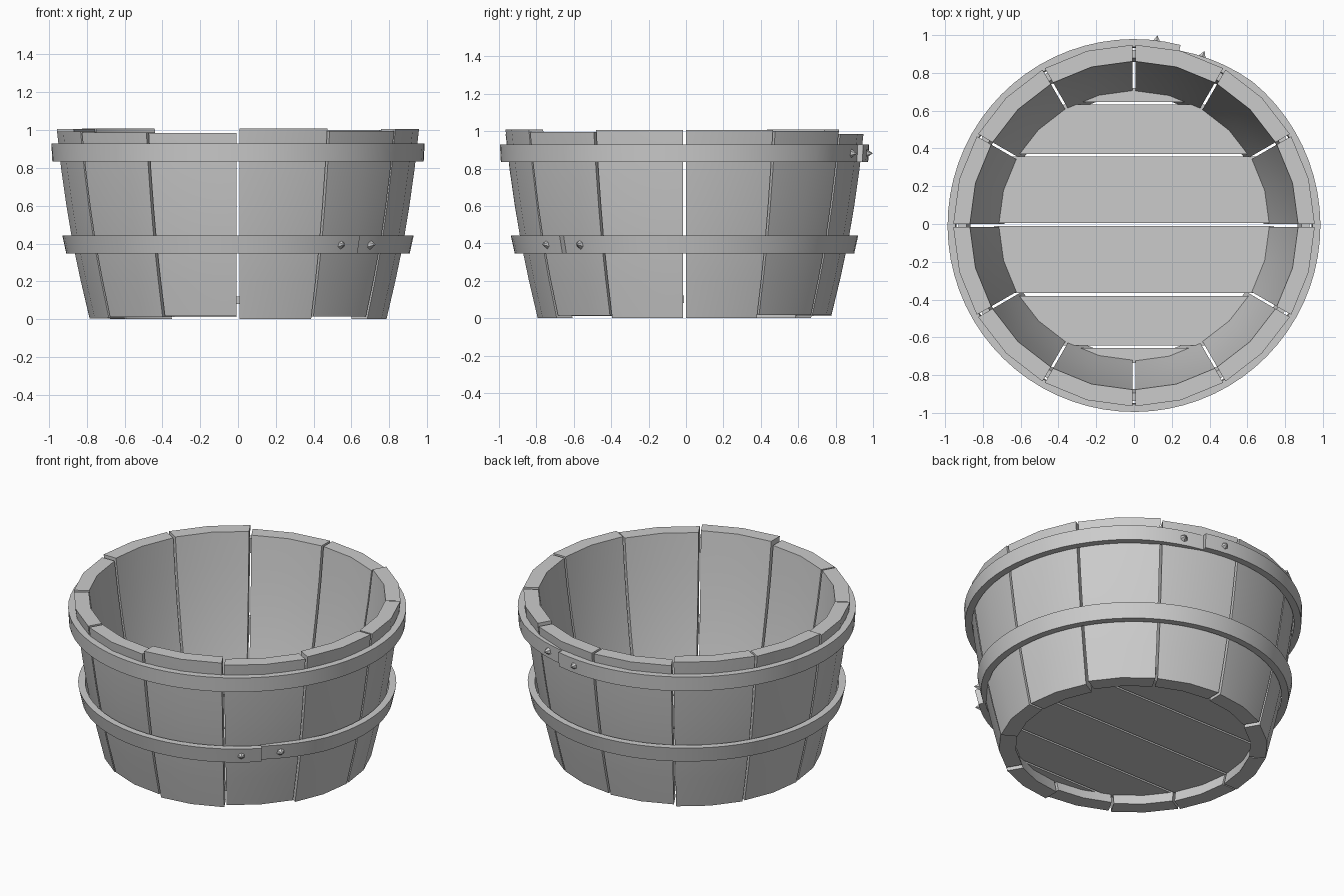
import bpy, bmesh, math
from mathutils import Vector

if "Cube" in bpy.data.objects:
    bpy.data.objects.remove(bpy.data.objects["Cube"])

CY = -0.008  # the tub axis sits slightly off centre because of the rivets


def polar(r, a, z):
    return (r * math.cos(a), CY + r * math.sin(a), z)


def loft(name, rings, smooth=True):
    """Solid through a row of matching closed loops, capped at both ends."""
    bm = bmesh.new()
    rows = [[bm.verts.new(p) for p in ring] for ring in rings]
    n = len(rows[0])
    for a, b in zip(rows, rows[1:]):
        for i in range(n):
            j = (i + 1) % n
            bm.faces.new((a[i], a[j], b[j], b[i]))
    bm.faces.new(rows[0])
    bm.faces.new(rows[-1])
    bmesh.ops.recalc_face_normals(bm, faces=bm.faces)
    me = bpy.data.meshes.new(name)
    bm.to_mesh(me)
    bm.free()
    ob = bpy.data.objects.new(name, me)
    bpy.context.collection.objects.link(ob)
    if smooth:
        bpy.ops.object.select_all(action='DESELECT')
        ob.select_set(True)
        bpy.context.view_layer.objects.active = ob
        bpy.ops.object.shade_smooth_by_angle(angle=math.radians(30))
    return ob


# Staves: bulging profile, each with its own slightly uneven bottom and top
OUTER = [(0.785, 0), (0.832, 0.2), (0.874, 0.4), (0.907, 0.6), (0.935, 0.8), (0.957, 1)]
PROFILE = OUTER + [(r - 0.098 + 0.01 * z, z) for r, z in reversed(OUTER)]
ENDS = [(0, 1.005), (0.018, 1.0), (0.018, 0.985), (0.012, 0.985),
        (0, 1.008), (0.004, 1.005), (0.008, 0.992), (0.012, 0.988),
        (0.018, 0.986), (0, 1.008), (0.014, 0.995), (0, 1.007)]
GAP = 0.007
for k, (lo, hi) in enumerate(ENDS):
    rings = []
    for s in range(3):
        ring = []
        for r, z in PROFILE:
            inset = GAP / r
            a0 = math.radians(30 * k) + inset
            a1 = math.radians(30 * (k + 1)) - inset
            ring.append(polar(r, a0 + (a1 - a0) * s / 2, lo + z * (hi - lo)))
        rings.append(ring)
    loft(f"stave_{k + 1}", rings)

# Floor planks: strips of a disc running along x
CUTS = [-0.735, -0.642, -0.365, 0.005, 0.372, 0.648, 0.735]
for k, (y0, y1) in enumerate(zip(CUTS, CUTS[1:])):
    rings = []
    for s in range(7):
        y = y0 + 0.007 + (y1 - y0 - 0.014) * s / 6
        x = math.sqrt(0.74 ** 2 - y * y)
        rings.append([(-x, y + CY, 0.08), (x, y + CY, 0.08),
                      (x, y + CY, 0.12), (-x, y + CY, 0.12)])
    loft(f"floor_plank_{k + 1}", rings)


# Hoops: open bands whose far end dips under the near end at the seam
def hoop(name, seam, turn, z0, z1, r0, r1, thick=0.042, steps=72):
    rings = []
    for i in range(steps + 1):
        t = i / steps
        a = math.radians(seam + turn * 360 * t)
        d = -0.03 * max(0, (t - 0.93) / 0.07)
        rings.append([polar(r0 + d, a, z0), polar(r1 + d, a, z1),
                      polar(r1 + d - thick, a, z1), polar(r0 + d - thick, a, z0)])
    loft(name, rings)
    # Rivets: pointed six-sided studs on either side of the seam
    zc, rc = (z0 + z1) / 2, (r0 + r1) / 2
    for side, r in ((1, rc), (-1, rc - 0.018)):
        a = math.radians(seam + turn * side * 7.5)
        out = Vector((math.cos(a), math.sin(a), 0))
        bpy.ops.mesh.primitive_cone_add(
            vertices=6, radius1=0.034, radius2=0, depth=0.05,
            location=Vector(polar(r + 0.005, a, zc)),
            rotation=out.to_track_quat('Z', 'Y').to_euler())
        bpy.context.object.name = f"{name}_rivet"


hoop("upper_hoop", 75.5, 1, 0.835, 0.928, 0.982, 0.987)
hoop("lower_hoop", -46, -1, 0.347, 0.443, 0.908, 0.929)
